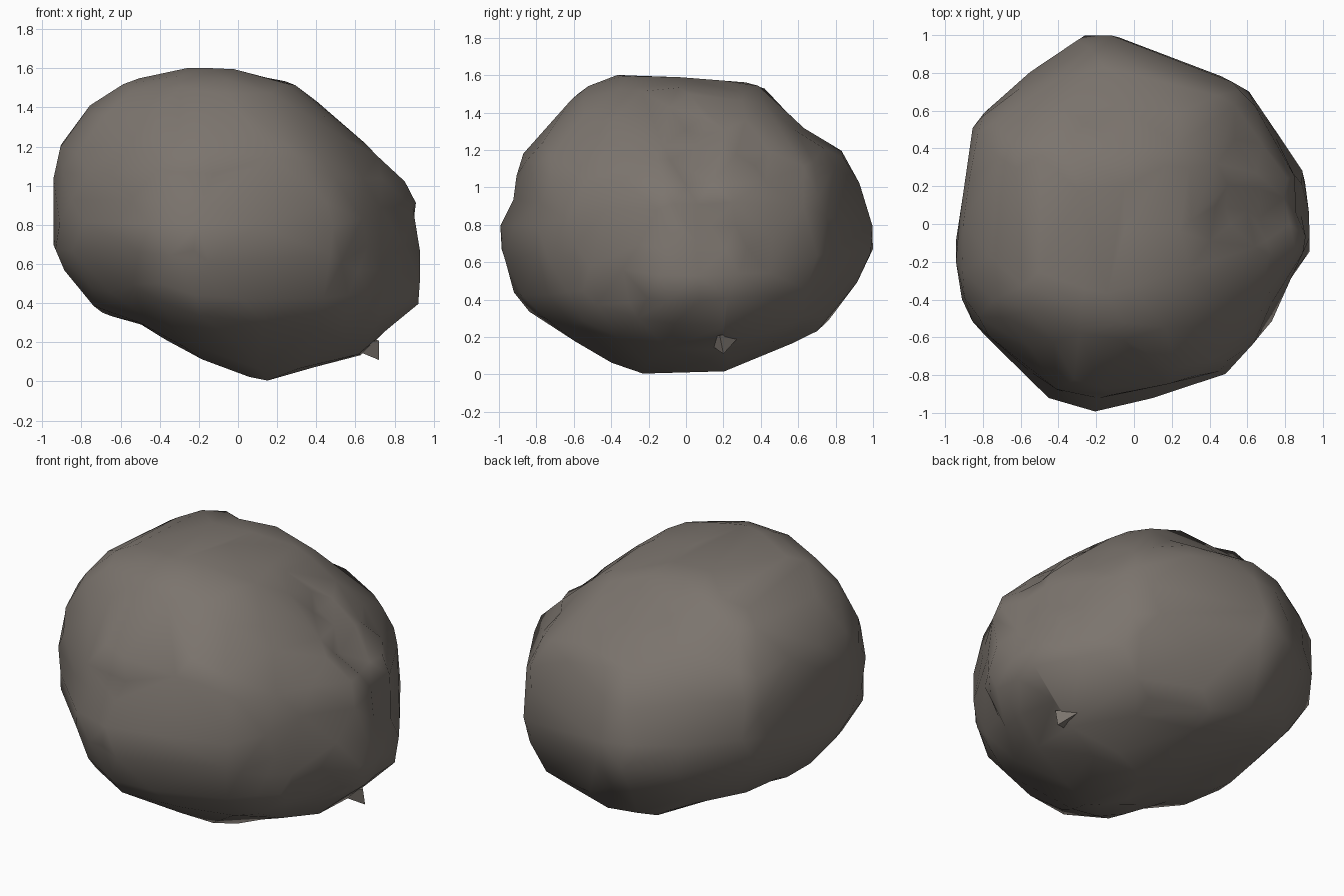
import bpy
import bmesh
from math import atan2, cos, sin, hypot, pi, exp, radians
from mathutils import Vector

cube = bpy.data.objects.get("Cube")
if cube:
    bpy.data.objects.remove(cube, do_unlink=True)

CENTRE = Vector((0, 0, 0.8))
BINS = 36
FULLNESS = 0.55

# Outline corners of the boulder in hundredths, measured from its centre
front_outline = [(95, -33), (91, -42), (62, -66), (13, -80), (-20, -67), (-50, -52),
                 (-72, -46), (-92, -20), (-95, -5), (-94, 37), (-78, 60), (-55, 74),
                 (-30, 81), (-4, 81), (28, 74), (45, 60), (82, 30), (89, 18)]
side_outline = [(-100, -3), (-91, -40), (-80, -50), (-40, -74), (-23, -80), (20, -79),
                (74, -56), (86, -40), (100, -16), (100, 0), (95, 18), (84, 41),
                (60, 55), (40, 76), (-35, 81), (-58, 72), (-91, 34), (-91, 15)]
top_outline = [(-27, 100), (-10, 100), (56, 75), (62, 70), (80, 42), (93, 24),
               (91, 10), (95, -10), (82, -33), (72, -57), (48, -80), (30, -86),
               (-20, -100), (-45, -92), (-87, -51), (-95, -24), (-95, -10),
               (-85, 53), (-55, 82)]
front_corner_outline = [(-101, 4), (-92, 34), (-68, 71), (-29, 88), (0, 90), (17, 77),
                        (48, 67), (76, 48), (86, 27), (88, 5), (92, -16), (81, -56),
                        (41, -76), (-12, -84), (-49, -73), (-74, -61), (-86, -37)]
back_corner_outline = [(-91, 2), (-89, -34), (-70, -56), (-55, -68), (-27, -81),
                       (-16, -82), (33, -69), (70, -52), (84, -34), (101, -4), (87, 41),
                       (74, 61), (34, 87), (2, 79), (-21, 76), (-67, 47), (-86, 19)]
low_corner_outline = [(-92, 3), (-90, -27), (-73, -53), (-49, -74), (-19, -84), (43, -69),
                      (89, -33), (99, -8), (99, 16), (74, 61), (47, 73), (27, 77),
                      (-4, 74), (-26, 72), (-63, 53), (-83, 24)]


def profile(outline, azimuth, elevation):
    """Outline with the two axes of the plane it lies in."""
    a, e = radians(azimuth), radians(elevation)
    across = Vector((-sin(a), cos(a), 0))
    up = Vector((-sin(e) * cos(a), -sin(e) * sin(a), cos(e)))
    return across, up, [(p / 100, q / 100) for p, q in outline]


main_profiles = [profile(front_outline, -90, 0),
                 profile(side_outline, 0, 0),
                 profile(top_outline, -90, 90)]
corner_profiles = [profile(front_corner_outline, -55, 29),
                   profile(back_corner_outline, 125, 29),
                   profile(low_corner_outline, 46, -29)]


def outline_radius(loop, angle):
    """Distance from the centre to the outline along an angle."""
    dx, dy = cos(angle), sin(angle)
    best = 0
    for (ax, ay), (bx, by) in zip(loop, loop[1:] + loop[:1]):
        ex, ey = bx - ax, by - ay
        det = dx * ey - dy * ex
        if abs(det) > 1e-9:
            r = (ax * ey - ay * ex) / det
            t = (ax * dy - ay * dx) / det
            if r > 0 and -1e-6 <= t <= 1 + 1e-6:
                best = max(best, r)
    return best


def crowding(out, across, up, loop):
    """How much of the outline a unit step in a direction uses up."""
    p, q = out.dot(across), out.dot(up)
    return hypot(p, q) / outline_radius(loop, atan2(q, p))


def shape_body(verts):
    """Place each vertex between a rounded form and the outlines' shared solid."""
    for v in verts:
        out = v.co.normalized()
        main = [crowding(out, *prof) for prof in main_profiles]
        corner = [crowding(out, *prof) for prof in corner_profiles]
        solid = 1 / max(main + corner)
        rounded = (sum(c * c for c in main) / 2) ** -0.5
        v.co = out * min(solid, rounded + FULLNESS * (solid - rounded))


def fit_outline(verts, across, up, loop):
    """Nudge the rim on to the outline."""
    flat = [(v, v.co.dot(across), v.co.dot(up)) for v in verts]
    reach = [0.01] * BINS
    for v, p, q in flat:
        k = int((atan2(q, p) / (2 * pi) % 1) * BINS) % BINS
        reach[k] = max(reach[k], hypot(p, q))
    for v, p, q in flat:
        angle = atan2(q, p)
        place = (angle / (2 * pi) % 1) * BINS - 0.5
        k = int(place // 1)
        f = place - k
        now = reach[k % BINS] * (1 - f) + reach[(k + 1) % BINS] * f
        weight = min(1, hypot(p, q) / now) ** 2
        grow = weight * (outline_radius(loop, angle) / now - 1)
        v.co += (across * p + up * q) * grow


# Hollows: position, width, depth
dents = [((0.72, 0.04, 1.1), 0.14, 0.11),
         ((0.52, 0.1, 1.3), 0.14, 0.06),
         ((0.88, 0.14, 0.82), 0.13, 0.06),
         ((0.85, 0.32, 0.68), 0.13, 0.04),
         ((0.7, 0.45, 1.12), 0.15, 0.04),
         ((0.68, -0.47, 0.85), 0.12, 0.04),
         ((0.75, -0.35, 0.45), 0.12, 0.07),
         ((0.65, -0.63, 0.55), 0.12, 0.06),
         ((-0.2, 0.43, 1.52), 0.1, 0.04),
         ((-0.6, -0.7, 0.4), 0.13, 0.03)]


def press_dents(verts):
    for place, width, depth in dents:
        spot = (Vector(place) - CENTRE).normalized()
        for v in verts:
            out = v.co.normalized()
            gap = (out - spot).length / width
            v.co -= out * depth * exp(-gap * gap)


# Stone material
stone = bpy.data.materials.new("grey_brown_stone")
stone.use_nodes = True
colour = (0.2, 0.176, 0.155, 1)
stone.diffuse_color = colour
shader = stone.node_tree.nodes["Principled BSDF"]
shader.inputs["Base Color"].default_value = colour
shader.inputs["Roughness"].default_value = 0.9


def make_object(name, bm, smooth):
    mesh = bpy.data.meshes.new(name)
    for face in bm.faces:
        face.smooth = smooth
    bm.to_mesh(mesh)
    bm.free()
    mesh.materials.append(stone)
    obj = bpy.data.objects.new(name, mesh)
    bpy.context.collection.objects.link(obj)
    return obj


# Boulder body: shaped, softened, trued to its outlines, then pitted
bm = bmesh.new()
bmesh.ops.create_icosphere(bm, subdivisions=4, radius=1)
shape_body(bm.verts)
for step in range(5):
    bmesh.ops.smooth_vert(bm, verts=bm.verts, factor=0.5,
                          use_axis_x=True, use_axis_y=True, use_axis_z=True)
for across, up, loop in main_profiles:
    fit_outline(bm.verts, across, up, loop)
press_dents(bm.verts)
bmesh.ops.translate(bm, vec=CENTRE, verts=bm.verts)
boulder = make_object("boulder", bm, True)

# Coarser facets with smooth shading
facets = boulder.modifiers.new("facets", 'DECIMATE')
facets.ratio = 0.35

# Small splinter jutting from the lower edge
bm = bmesh.new()
corners = [(0.72, 0.2, 0.11), (0.55, 0.1, 0.18), (0.72, 0.18, 0.21), (0.6, 0.3, 0.22)]
bmesh.ops.convex_hull(bm, input=[bm.verts.new(c) for c in corners])
make_object("splinter", bm, False)
